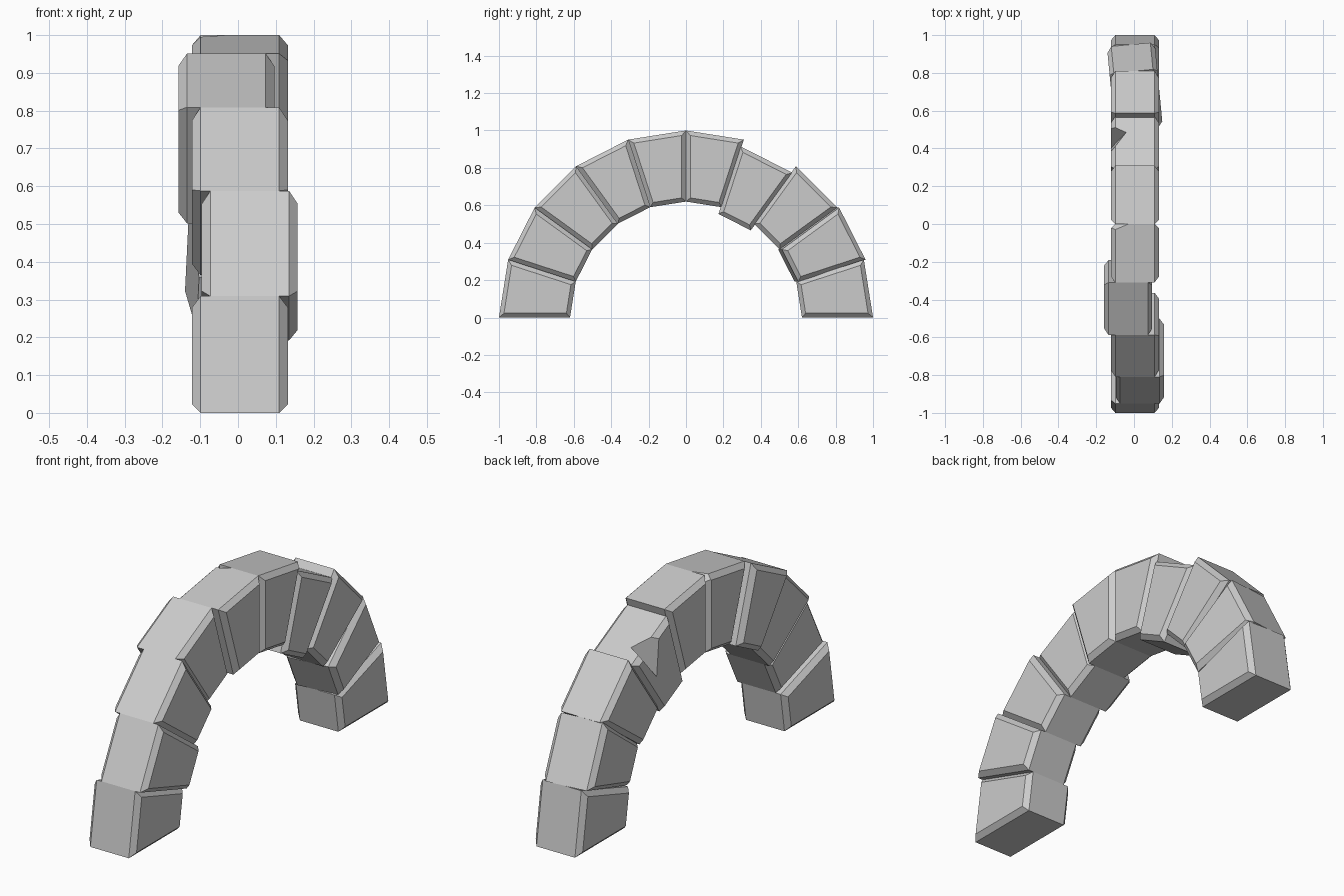
import bpy, bmesh, math
from mathutils import Vector, Matrix

if "Cube" in bpy.data.objects:
    bpy.data.objects.remove(bpy.data.objects["Cube"])

R_OUT, R_IN, COUNT = 1.0, 0.62, 10
X0, X1, CHAMFER = -0.099, 0.109, 0.023


def polar(r, a):
    return (-r * math.cos(a), r * math.sin(a))


def add_object(bm, name):
    bmesh.ops.recalc_face_normals(bm, faces=bm.faces)
    mesh = bpy.data.meshes.new(name)
    bm.to_mesh(mesh)
    bm.free()
    obj = bpy.data.objects.new(name, mesh)
    bpy.context.collection.objects.link(obj)
    return obj


def stone_mesh(i):
    """Wedge-shaped stone with chamfered left and right sides."""
    a, b = (k * math.pi / COUNT for k in (i, i + 1))
    profile = [polar(R_IN, a), polar(R_OUT, a), polar(R_OUT, b), polar(R_IN, b)]
    bm = bmesh.new()
    rings = [[bm.verts.new((x, y, z)) for y, z in profile] for x in (X0, X1)]
    ends = [bm.faces.new(r) for r in rings]
    for k in range(4):
        n = (k + 1) % 4
        bm.faces.new((rings[0][k], rings[0][n], rings[1][n], rings[1][k]))
    bmesh.ops.recalc_face_normals(bm, faces=bm.faces)
    bmesh.ops.inset_individual(bm, faces=ends, thickness=CHAMFER,
                               depth=CHAMFER, use_even_offset=True)
    return bm


def centre(i):
    y, z = polar((R_IN + R_OUT) / 2, (i + 0.5) * math.pi / COUNT)
    return Vector((0.005, y, z))


# Displaced stones: sideways slips, one sunk inward, one twisted
radial = Vector((0, *polar(1, 6.5 * math.pi / COUNT)))
offsets = {1: Vector((0.026, 0, 0)), 3: Vector((-0.036, 0, 0)), 6: radial * -0.04}
twists = {8: math.radians(5.5)}

stones = []
for i in range(COUNT):
    bm = stone_mesh(i)
    if i in offsets:
        bmesh.ops.translate(bm, verts=bm.verts, vec=offsets[i])
    if i in twists:
        bmesh.ops.rotate(bm, verts=bm.verts, cent=centre(i),
                         matrix=Matrix.Rotation(twists[i], 3, 'Z'))
    if i == 4:
        # Small broken corner beside the crown
        p, q, r = Vector((-0.03, 0, 1)), Vector((-0.1, -0.03, 0.995)), Vector((-0.122, 0, 0.955))
        n = (q - p).cross(r - p)
        if n.dot(Vector((-0.1, 0, 1)) - p) < 0:
            n.negate()
        cut = bmesh.ops.bisect_plane(bm, geom=bm.verts[:] + bm.edges[:] + bm.faces[:],
                                     plane_co=p, plane_no=n, clear_outer=True)
        edges = [e for e in cut['geom_cut'] if isinstance(e, bmesh.types.BMEdge)]
        bmesh.ops.holes_fill(bm, edges=edges)
    stones.append(add_object(bm, f"arch_stone_{i + 1}"))

# Chip broken from the left edge of the sunken stone
deep = Vector((-0.123, 0.40, 0.66))
rim = [Vector((-0.04, 0.487, 0.82)), Vector((-0.123, 0.38, 0.872)), Vector((-0.123, 0.525, 0.802))]
points = [deep] + [deep + (p - deep) * 1.4 for p in rim]
points += [p + Vector((-0.1, 0, 0)) for p in points if p.x < -0.11]
bm = bmesh.new()
for p in points:
    bm.verts.new(p)
bmesh.ops.convex_hull(bm, input=bm.verts)
chip = add_object(bm, "chip_cutter")
chip.hide_render = True
chip.hide_viewport = True
mod = stones[6].modifiers.new("chip", 'BOOLEAN')
mod.operation = 'DIFFERENCE'
mod.solver = 'EXACT'
mod.object = chip
